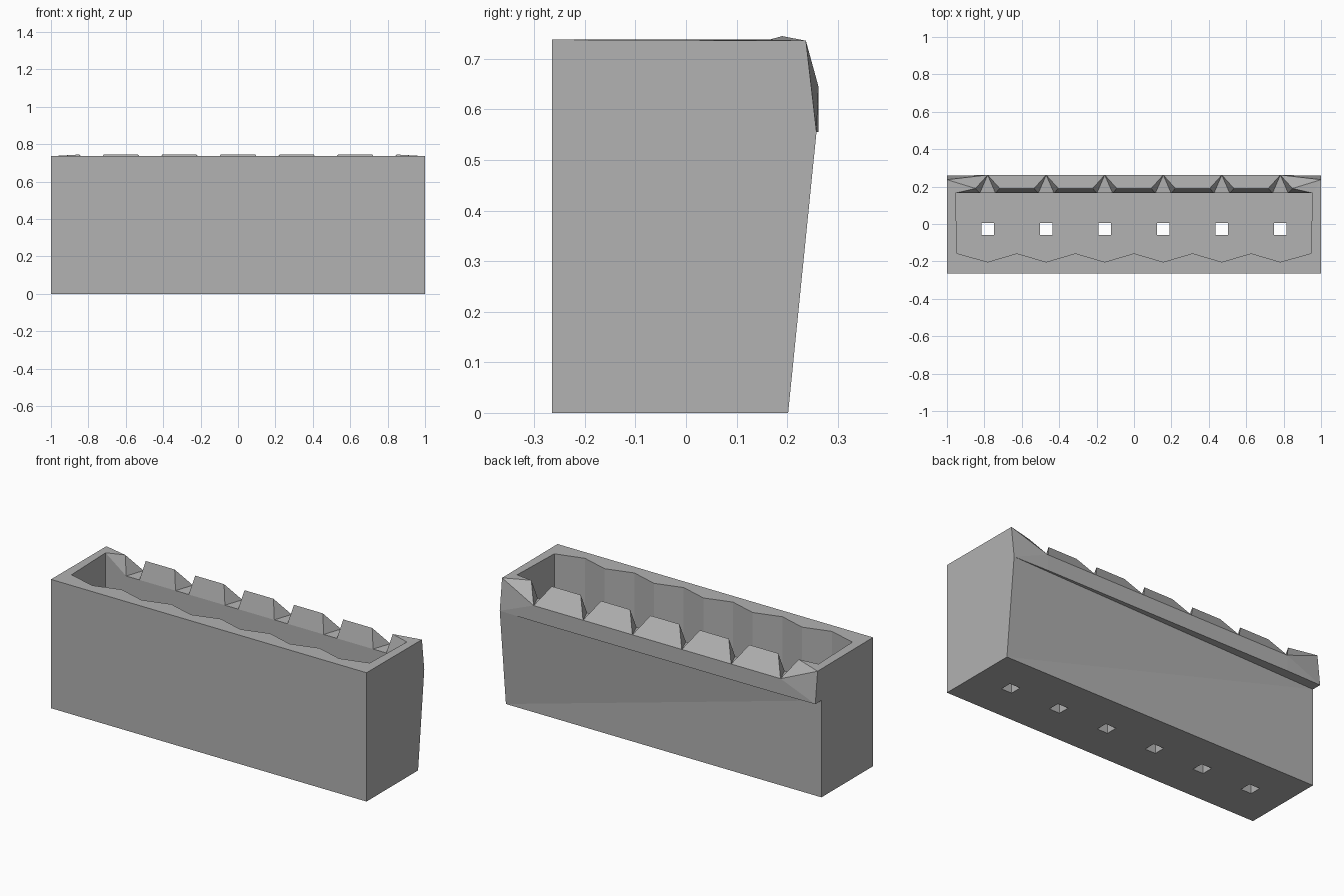
import bpy, bmesh

cube = bpy.data.objects.get("Cube")
if cube:
    bpy.data.objects.remove(cube, do_unlink=True)

TOP, FLOOR, NOTCH, LEDGE = 0.738, 0.05, 0.64, 0.555
N, PITCH = 6, 0.313
centres = [(i - (N - 1) / 2) * PITCH for i in range(N)]

grey = bpy.data.materials.new("light_grey")
grey.use_nodes = True
colour = (0.445, 0.445, 0.445, 1)
grey.diffuse_color = colour
grey.node_tree.nodes["Principled BSDF"].inputs["Base Color"].default_value = colour

bm = bmesh.new()


def v(x, y, z):
    return bm.verts.new((x, y, z))


def face(*verts):
    return bm.faces.new(verts)


def pair(x, y, z):
    """Matching points at the -x and +x ends."""
    return v(-x, y, z), v(x, y, z)


# Outer shell corners
front_base, back_base = pair(1, -0.265, 0), pair(1, 0.202, 0)
front_top, back_top = pair(1, -0.265, TOP), pair(1, 0.237, TOP - 0.002)
lip_end = pair(1, 0.258, LEDGE)
lip_in = pair(centres[-1], 0.262, LEDGE)
wall_top = v(-1, 0.202, LEDGE)

# Cavity outline: straight at the back, zigzag at the front
outline = [(-0.955, 0.165), (-0.945, -0.157)]
for i, x in enumerate(centres):
    outline.append((x, -0.203))
    if i < N - 1:
        outline.append((x + PITCH / 2, -0.157))
outline += [(0.945, -0.157), (0.955, 0.165)]
rim = [v(x, y, TOP) for x, y in outline]
floor = [v(x, y, FLOOR) for x, y in outline]
for i in range(len(rim) - 1):
    face(rim[i], rim[i + 1], floor[i + 1], floor[i])
face(*floor)

# Notches and ridge points along the back edge
apex = [v(x, 0.262, 0.645) for x in centres]
base = [(v(x - 0.042, 0.165, NOTCH), v(x + 0.042, 0.165, NOTCH)) for x in centres]
ridge = [(v(x - 0.065, 0.19, 0.745), v(x + 0.065, 0.19, 0.745)) for x in centres]
for a, b, r in zip(apex, base, ridge):
    face(a, b[0], b[1])
    face(a, r[0], b[0])
    face(a, b[1], r[1])

# Teeth between the notches
for i in range(N - 1):
    face(apex[i], ridge[i][1], ridge[i + 1][0], apex[i + 1])
    face(base[i][1], base[i + 1][0], ridge[i + 1][0], ridge[i][1])

# Half teeth at both ends
for s, i, corner in ((0, 0, rim[0]), (1, N - 1, rim[-1])):
    a, r, b = apex[i], ridge[i][s], base[i][s]
    face(a, lip_in[s], lip_end[s])
    face(a, lip_end[s], back_top[s])
    face(a, back_top[s], r)
    face(r, back_top[s], corner)
    face(r, corner, b)

# Lip, ledge and twisted lower back wall
face(lip_in[0], *apex, lip_in[1])
face(lip_end[0], lip_in[0], lip_in[1], lip_end[1], wall_top)
face(wall_top, lip_end[1], back_base[1])
face(wall_top, back_base[1], back_base[0])

# Inner back wall, rim, front, base and ends
face(floor[0], rim[0], *[b for p in base for b in p], rim[-1], floor[-1])
face(back_top[0], front_top[0], front_top[1], back_top[1], *reversed(rim))
face(front_base[0], front_base[1], front_top[1], front_top[0])
face(front_base[0], back_base[0], back_base[1], front_base[1])
face(front_base[0], front_top[0], back_top[0], lip_end[0], wall_top, back_base[0])
face(front_base[1], back_base[1], lip_end[1], back_top[1], front_top[1])

bmesh.ops.recalc_face_normals(bm, faces=bm.faces)
mesh = bpy.data.meshes.new("planter_box")
bm.to_mesh(mesh)
bm.free()
mesh.materials.append(grey)
planter = bpy.data.objects.new("planter_box", mesh)
bpy.context.collection.objects.link(planter)

# Square drain holes through the base
bm = bmesh.new()
for x in centres:
    made = bmesh.ops.create_cube(bm, size=0.066)["verts"]
    bmesh.ops.scale(bm, vec=(1, 1, 3), verts=made)
    bmesh.ops.translate(bm, vec=(x, -0.027, 0), verts=made)
cut_mesh = bpy.data.meshes.new("drain_cutter")
bm.to_mesh(cut_mesh)
bm.free()
cutter = bpy.data.objects.new("drain_cutter", cut_mesh)
cutter.hide_render = True
bpy.context.collection.objects.link(cutter)

mod = planter.modifiers.new("drain_holes", 'BOOLEAN')
mod.operation = 'DIFFERENCE'
mod.solver = 'EXACT'
mod.object = cutter
bpy.context.view_layer.objects.active = planter
planter.select_set(True)
bpy.ops.object.modifier_apply(modifier=mod.name)
bpy.data.objects.remove(cutter, do_unlink=True)
